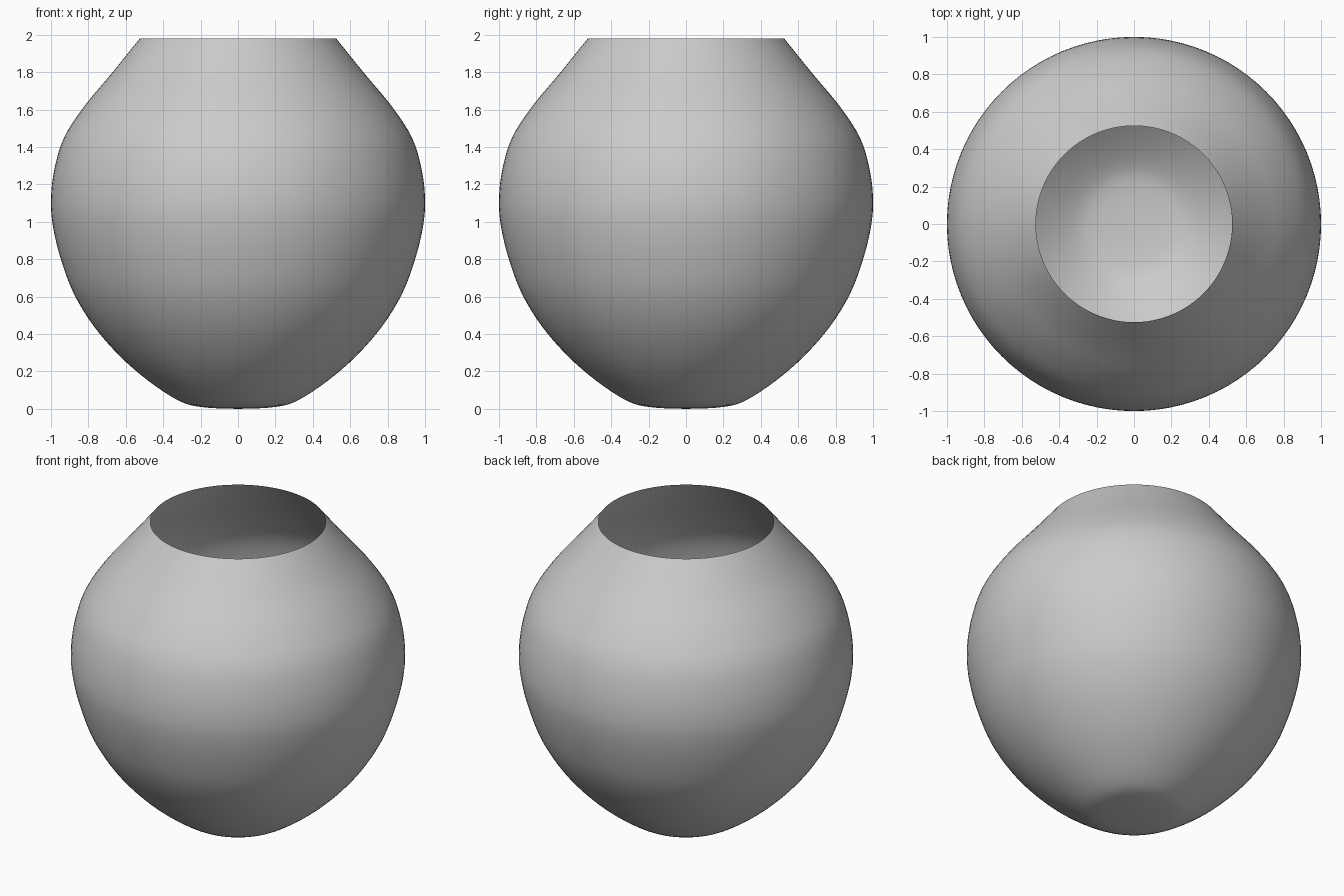
import bpy
import bmesh
import math
from mathutils import Vector

if "Cube" in bpy.data.objects:
    bpy.data.objects.remove(bpy.data.objects["Cube"], do_unlink=True)

# Plain grey clay
clay = bpy.data.materials.new("light grey clay")
clay.use_nodes = True
grey = (0.6, 0.6, 0.6, 1)
clay.diffuse_color = grey
clay.node_tree.nodes["Principled BSDF"].inputs["Base Color"].default_value = grey

# Half profile as radius and height, from the base centre up to the open rim
PROFILE = [(0, 0), (0.2, 0.01), (0.32, 0.045), (0.48, 0.15), (0.63, 0.28),
           (0.77, 0.44), (0.88, 0.62), (0.95, 0.81), (0.99, 0.98), (1, 1.12),
           (0.982, 1.28), (0.93, 1.45), (0.82, 1.62), (0.67, 1.8), (0.525, 1.98)]
SEGMENTS = 96
STEPS = 4


def smooth_profile(points):
    """Pass a Catmull-Rom curve through the profile points."""
    p = [Vector((r, 0, z)) for r, z in points]
    p = [Vector((-p[1].x, 0, p[1].z))] + p + [2 * p[-1] - p[-2]]
    curve = []
    for a, b, c, d in zip(p, p[1:], p[2:], p[3:]):
        for i in range(STEPS):
            t = i / STEPS
            curve.append(0.5 * (2 * b + (c - a) * t
                                + (2 * a - 5 * b + 4 * c - d) * t ** 2
                                + (3 * b - a - 3 * c + d) * t ** 3))
    return curve + [p[-2]]


# Thin open-topped pot, turned around the vertical axis
bm = bmesh.new()
verts = [bm.verts.new(co) for co in smooth_profile(PROFILE)]
edges = [bm.edges.new(pair) for pair in zip(verts, verts[1:])]
bmesh.ops.spin(bm, geom=verts + edges, cent=(0, 0, 0), axis=(0, 0, 1),
               angle=math.tau, steps=SEGMENTS, use_duplicate=False)
bmesh.ops.remove_doubles(bm, verts=bm.verts, dist=0.0001)
bm.normal_update()

# Turn every face outward
middle = Vector((0, 0, 1))
bmesh.ops.reverse_faces(bm, faces=[
    f for f in bm.faces if f.normal.dot(f.calc_center_median() - middle) < 0])
for face in bm.faces:
    face.smooth = True

mesh = bpy.data.meshes.new("pot_body")
bm.to_mesh(mesh)
bm.free()
mesh.materials.append(clay)
pot = bpy.data.objects.new("pot_body", mesh)
bpy.context.collection.objects.link(pot)
